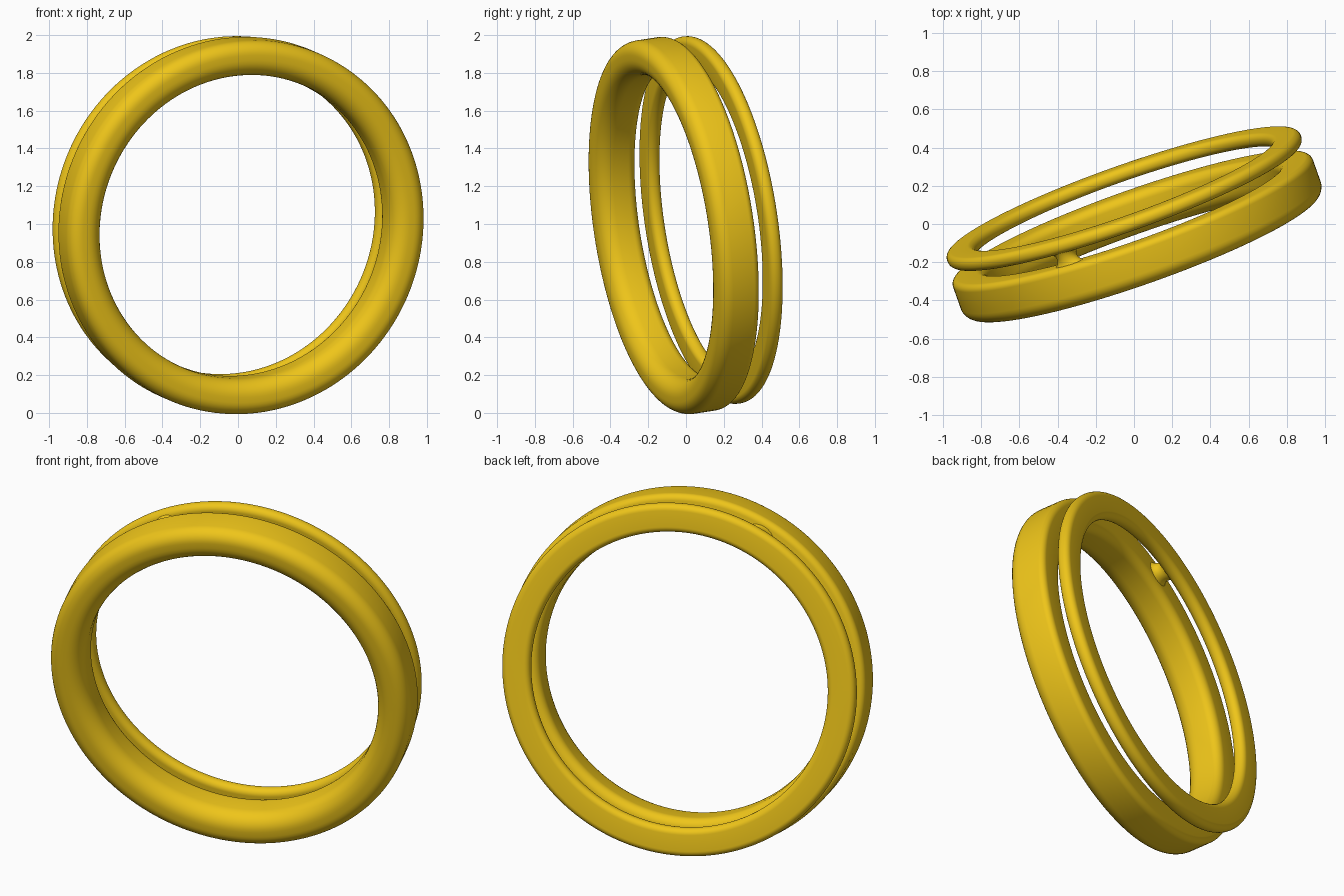
import bpy, bmesh, math
from mathutils import Vector, Matrix

if "Cube" in bpy.data.objects:
    bpy.data.objects.remove(bpy.data.objects["Cube"])

gold = bpy.data.materials.new("gold")
gold.diffuse_color = (0.86, 0.56, 0.01, 1)
gold.use_nodes = True
gold.node_tree.nodes["Principled BSDF"].inputs["Base Color"].default_value = gold.diffuse_color

# Tilted frame shared by all parts: w is the ring axis
w = Vector((-0.331, 0.933, 0.144)).normalized()
u = Vector((0.942, 0.335, 0)).normalized()
u = (u - w * u.dot(w)).normalized()
v = u.cross(w)
frame = Matrix((u, v, w)).transposed().to_4x4()
frame.translation = (0.02, -0.068, 0.990)


def finish(name, bm):
    bmesh.ops.recalc_face_normals(bm, faces=bm.faces)
    me = bpy.data.meshes.new(name)
    bm.to_mesh(me)
    bm.free()
    me.transform(frame)
    # correct winding, since the frame is left handed
    if frame.determinant() < 0:
        me.flip_normals()
    for p in me.polygons:
        p.use_smooth = True
    me.materials.append(gold)
    ob = bpy.data.objects.new(name, me)
    bpy.context.collection.objects.link(ob)
    return ob


def loft(bm, loops, closed):
    n = len(loops)
    for i in range(n if closed else n - 1):
        a, b = loops[i], loops[(i + 1) % n]
        m = len(a)
        for j in range(m):
            k = (j + 1) % m
            bm.faces.new((a[j], a[k], b[k], b[j]))


def rounded_rect(r0, r1, z0, z1, radii, seg=8):
    """Radii order: outer back, inner back, inner front, outer front."""
    pts = []
    corners = [(r1, z1, -1, -1), (r0, z1, 1, -1), (r0, z0, 1, 1), (r1, z0, -1, 1)]
    for q, ((x, z, sx, sz), c) in enumerate(zip(corners, radii)):
        for i in range(seg + 1):
            t = math.pi / 2 * (q + i / seg)
            pts.append((x + sx * c + c * math.cos(t), z + sz * c + c * math.sin(t)))
    return pts


def ring(name, profile, count=160):
    bm = bmesh.new()
    loops = []
    for i in range(count):
        t = 2 * math.pi * i / count
        loops.append([bm.verts.new((r * math.cos(t), r * math.sin(t), z)) for r, z in profile])
    loft(bm, loops, True)
    return finish(name, bm)


# Deep front band and thin back band
ring("front_band", rounded_rect(0.812, 1.0, -0.115, 0.11, (0.035, 0.05, 0.09, 0.07)))
ring("back_band", rounded_rect(0.825, 0.983, 0.178, 0.252, (0.034, 0.034, 0.036, 0.036)))

# Flared bridge joining the two bands
bm = bmesh.new()
loops = []
ang, mid = math.radians(115), 0.91
for i in range(17):
    s = -1 + 2 * i / 16
    flare = 1 - math.sqrt(max(0, 1 - s * s))
    half_t, half_r = 0.055 + 0.07 * flare, 0.048 + 0.02 * flare
    loop = []
    for j in range(24):
        a = 2 * math.pi * j / 24
        t = ang + half_t * math.cos(a) / mid
        r = mid + half_r * math.sin(a)
        loop.append(bm.verts.new((r * math.cos(t), r * math.sin(t), 0.146 + 0.05 * s)))
    loops.append(loop)
loft(bm, loops, False)
bm.faces.new(loops[0])
bm.faces.new(loops[-1])
finish("bridge", bm)
